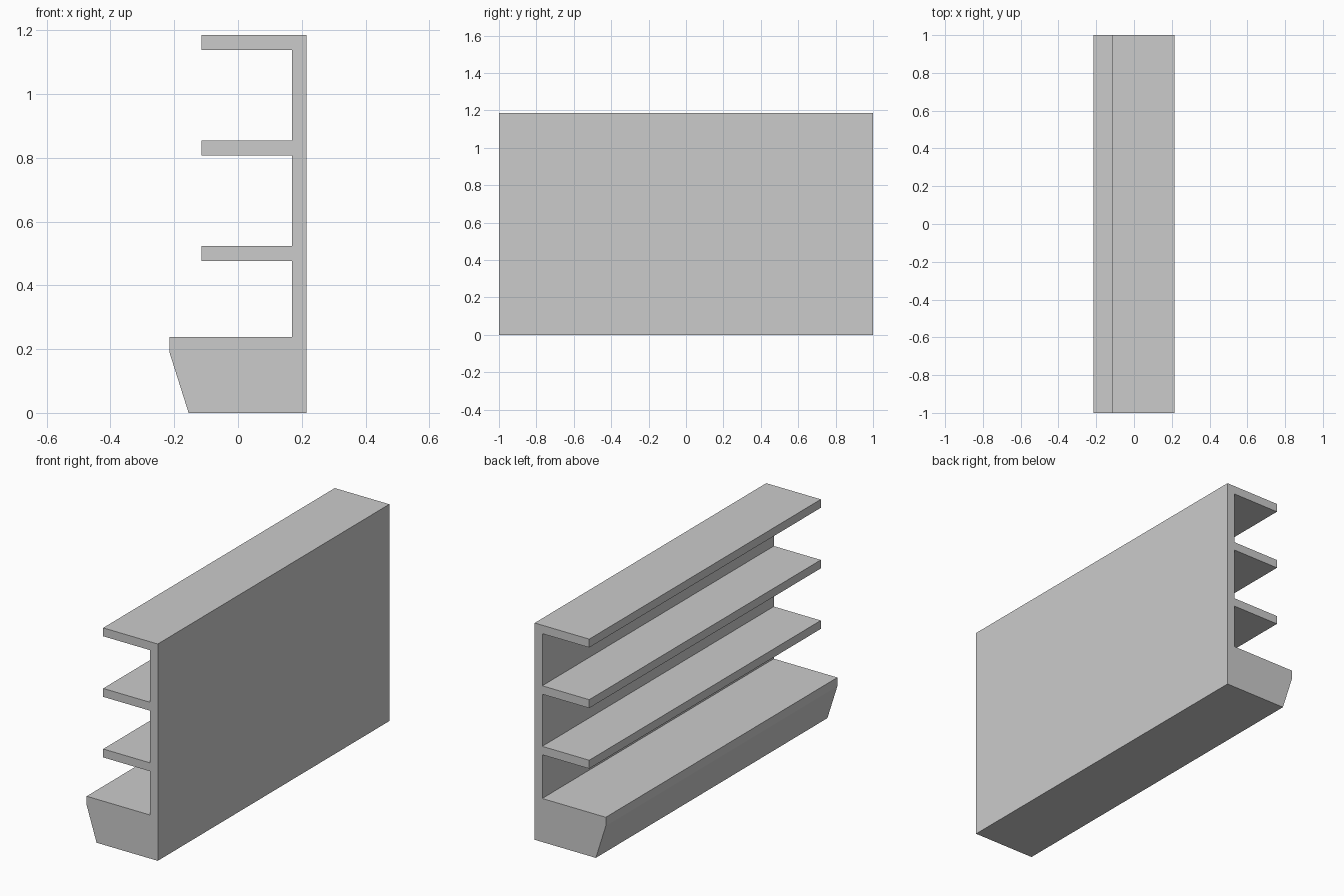
import bpy
import bmesh

cube = bpy.data.objects.get("Cube")
if cube:
    bpy.data.objects.remove(cube, do_unlink=True)

BACK, PANEL_INNER, SHELF_EDGE = 0.215, 0.169, -0.115
HALF_LENGTH = 1.0
SHELF_THICKNESS = 0.046
SHELF_TOPS = (0.523, 0.854, 1.185)

# Plain grey finish
grey = bpy.data.materials.new("shelf_grey")
grey.use_nodes = True
colour = (0.6, 0.6, 0.6, 1)
grey.diffuse_color = colour
grey.node_tree.nodes["Principled BSDF"].inputs["Base Color"].default_value = colour

# Tapered plinth
profile = [(BACK, 0), (-0.155, 0), (-0.215, 0.19), (-0.215, 0.238),
           (PANEL_INNER, 0.238)]

# Shelves stepping up the back panel
for top in SHELF_TOPS:
    under = top - SHELF_THICKNESS
    profile += [(PANEL_INNER, under), (SHELF_EDGE, under),
                (SHELF_EDGE, top), (PANEL_INNER, top)]

# The top shelf runs straight into the back of the panel
profile[-1] = (BACK, SHELF_TOPS[-1])

# Extrude the end section along the whole length
bm = bmesh.new()
end = bm.faces.new([bm.verts.new((x, -HALF_LENGTH, z)) for x, z in profile])
result = bmesh.ops.extrude_face_region(bm, geom=[end], use_keep_orig=True)
moved = [v for v in result["geom"] if isinstance(v, bmesh.types.BMVert)]
bmesh.ops.translate(bm, verts=moved, vec=(0, 2 * HALF_LENGTH, 0))
bmesh.ops.recalc_face_normals(bm, faces=bm.faces)

mesh = bpy.data.meshes.new("shelving_unit")
bm.to_mesh(mesh)
bm.free()
mesh.materials.append(grey)
unit = bpy.data.objects.new("shelving_unit", mesh)
bpy.context.collection.objects.link(unit)
